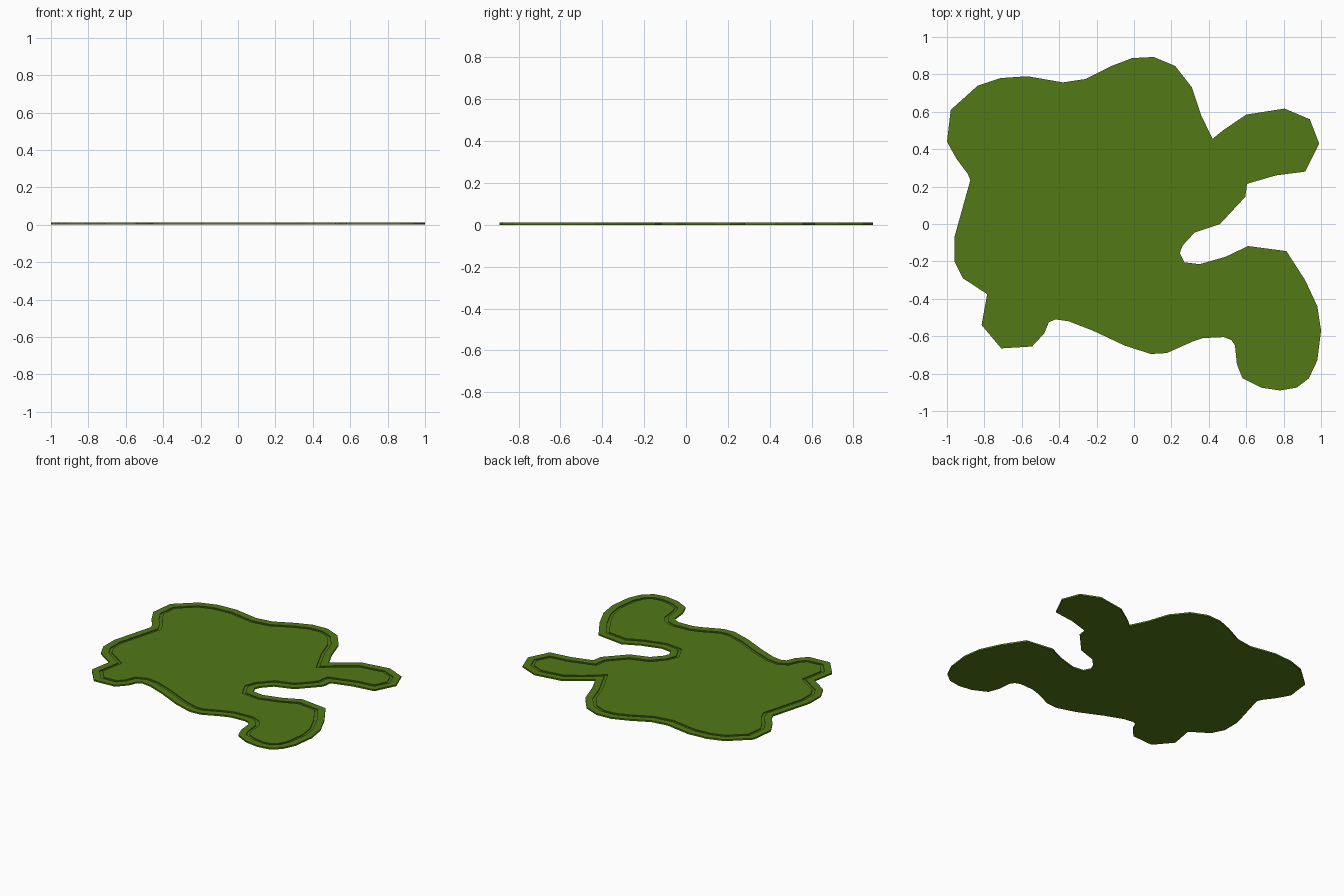
import bpy, bmesh
from mathutils import Vector

if "Cube" in bpy.data.objects:
    bpy.data.objects.remove(bpy.data.objects["Cube"])

# Outline of the patch, counter-clockwise
OUTLINE = [
    (-1.0, .44), (-.95, .35), (-.89, .27), (-.875, .235), (-.96, -.07), (-.96, -.20),
    (-.915, -.29), (-.785, -.375), (-.815, -.54), (-.71, -.665), (-.545, -.655),
    (-.48, -.585), (-.455, -.525), (-.42, -.51), (-.35, -.52), (-.22, -.57),
    (-.05, -.65), (.09, -.695), (.175, -.69), (.31, -.63), (.37, -.61), (.48, -.605),
    (.52, -.62), (.54, -.65), (.55, -.75), (.58, -.825), (.68, -.875), (.78, -.89),
    (.87, -.875), (.935, -.825), (.98, -.73), (1.0, -.57), (.98, -.44), (.915, -.30),
    (.815, -.145), (.61, -.118), (.49, -.175), (.35, -.215), (.27, -.205),
    (.245, -.155), (.26, -.115), (.325, -.045), (.46, 0), (.595, .145), (.605, .215),
    (.76, .26), (.915, .28), (.99, .43), (.94, .56), (.805, .617), (.60, .585),
    (.475, .50), (.42, .455), (.36, .58), (.31, .73), (.22, .845), (.105, .893),
    (-.01, .887), (-.12, .845), (-.26, .775), (-.38, .757), (-.57, .79),
    (-.715, .78), (-.835, .74), (-.98, .61),
]
TOP, FLOOR = 0.011, 0.004


def inset(points, d):
    """Offset a closed outline inwards by d with mitred corners."""
    out = []
    for i, p in enumerate(points):
        p = Vector(p)
        a = (p - Vector(points[i - 1])).normalized()
        b = (Vector(points[(i + 1) % len(points)]) - p).normalized()
        na, nb = Vector((-a.y, a.x)), Vector((-b.y, b.x))
        out.append(p + (na + nb) * (d / (1 + na.dot(nb))))
    return out


# Outer wall, flat rim, narrow groove, inner lawn
PROFILE = [(0, 0), (0, TOP), (.05, TOP), (.05, FLOOR), (.07, FLOOR), (.07, TOP)]
bm = bmesh.new()
rings = [[bm.verts.new((p.x, p.y, z)) for p in inset(OUTLINE, d)] for d, z in PROFILE]
n = len(OUTLINE)
for lo, hi in zip(rings, rings[1:]):
    for i in range(n):
        j = (i + 1) % n
        bm.faces.new((lo[i], lo[j], hi[j], hi[i]))
bm.faces.new(rings[-1])
bm.faces.new(rings[0][::-1])

mesh = bpy.data.meshes.new("grass_patch")
bm.to_mesh(mesh)
bm.free()
patch = bpy.data.objects.new("grass_patch", mesh)
bpy.context.collection.objects.link(patch)

# Grass green
mat = bpy.data.materials.new("grass_green")
mat.diffuse_color = (0.085, 0.19, 0.008, 1)
mat.use_nodes = True
mat.node_tree.nodes["Principled BSDF"].inputs["Base Color"].default_value = mat.diffuse_color
mesh.materials.append(mat)
